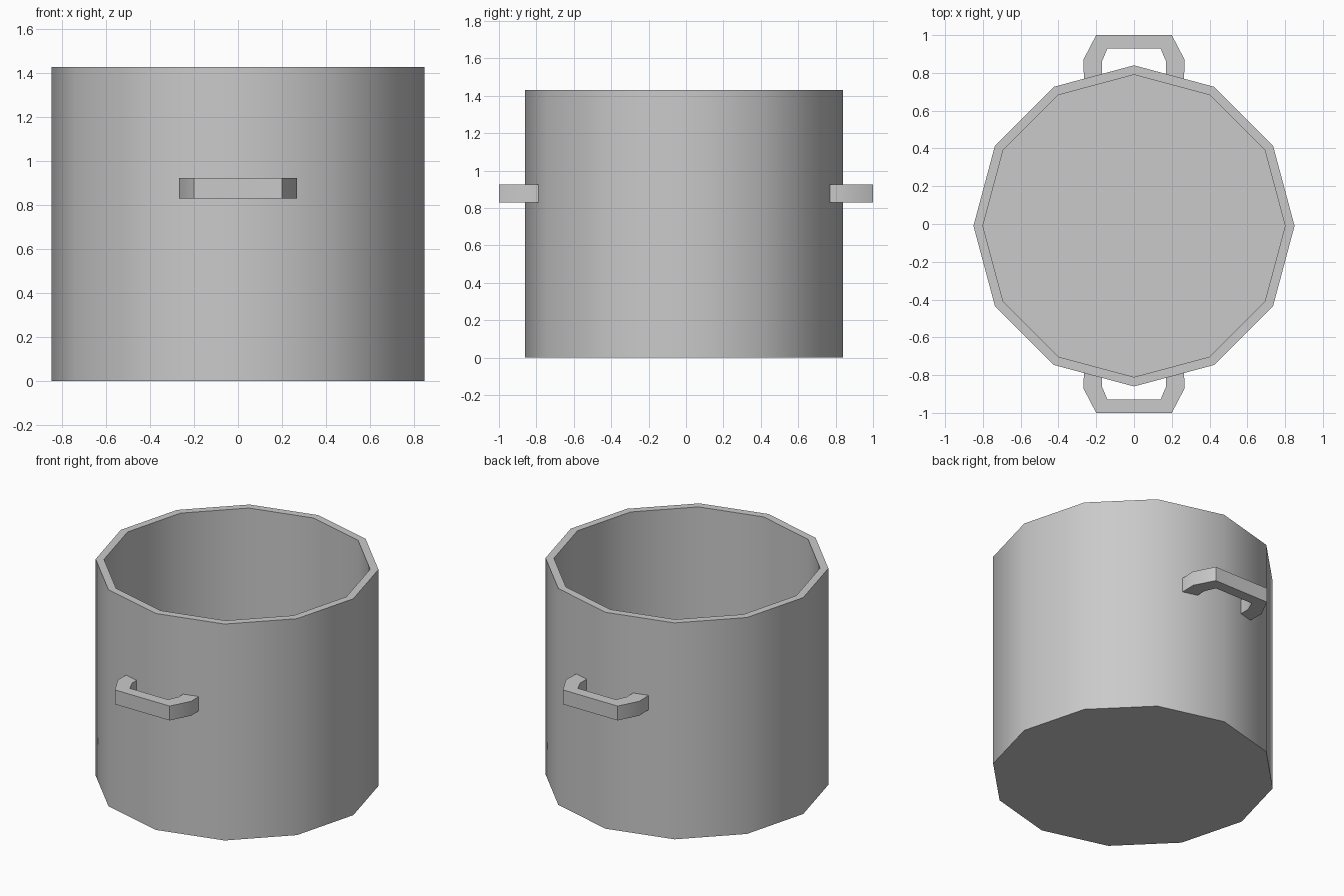
import bpy, bmesh, math

cube = bpy.data.objects.get("Cube")
if cube:
    bpy.data.objects.remove(cube, do_unlink=True)

# Single plain grey metal
metal = bpy.data.materials.new("grey metal")
metal.use_nodes = True
metal.diffuse_color = (0.59, 0.59, 0.59, 1)
metal.node_tree.nodes["Principled BSDF"].inputs["Base Color"].default_value = metal.diffuse_color


def finish(name, bm, angle):
    bmesh.ops.recalc_face_normals(bm, faces=bm.faces)
    mesh = bpy.data.meshes.new(name)
    bm.to_mesh(mesh)
    bm.free()
    mesh.materials.append(metal)
    obj = bpy.data.objects.new(name, mesh)
    bpy.context.collection.objects.link(obj)
    bpy.ops.object.select_all(action='DESELECT')
    obj.select_set(True)
    bpy.context.view_layer.objects.active = obj
    bpy.ops.object.shade_smooth_by_angle(angle=math.radians(angle))
    return obj


# Pot body: twelve-sided shell with a thick rim and a floor
SIDES, CENTRE_Y = 12, -0.01
HEIGHT, FLOOR = 1.43, 0.05
OUTER, INNER = 0.85, 0.80

bm = bmesh.new()
rings = []
for radius, z in ((OUTER, 0), (OUTER, HEIGHT), (INNER, HEIGHT), (INNER, FLOOR)):
    ring = []
    for i in range(SIDES):
        a = math.tau * i / SIDES
        ring.append(bm.verts.new((radius * math.cos(a), CENTRE_Y + radius * math.sin(a), z)))
    rings.append(ring)
for low, high in zip(rings, rings[1:]):
    for i in range(SIDES):
        j = (i + 1) % SIDES
        bm.faces.new((low[i], low[j], high[j], high[i]))
bm.faces.new(rings[0])
bm.faces.new(rings[-1])
finish("pot_body", bm, 40)


# Handles: a bracket outline seen from above, extruded upwards
def handle(name, side, root):
    outer = [(0.265, root), (0.268, 0.87), (0.20, 1.0)]
    inner = [(0.14, 0.93), (0.17, 0.86), (0.17, root)]
    half = outer[::-1]
    outline = [(-x, y) for x, y in outer] + half + inner[::-1] + [(-x, y) for x, y in inner]
    n = len(outer)
    loop_out = [(-x, y) for x, y in outer] + half
    loop_in = [(-x, y) for x, y in inner[::-1]] + inner
    bm = bmesh.new()
    faces = []
    out_v = [bm.verts.new((x, side * y, 0.83)) for x, y in loop_out]
    in_v = [bm.verts.new((x, side * y, 0.83)) for x, y in loop_in]
    for i in range(2 * n - 1):
        faces.append(bm.faces.new((out_v[i], out_v[i + 1], in_v[i + 1], in_v[i])))
    raised = bmesh.ops.extrude_face_region(bm, geom=faces, use_keep_orig=True)
    top = [v for v in raised["geom"] if isinstance(v, bmesh.types.BMVert)]
    bmesh.ops.translate(bm, verts=top, vec=(0, 0, 0.095))
    finish(name, bm, 40)


handle("front_handle", -1, 0.785)
handle("back_handle", 1, 0.765)
